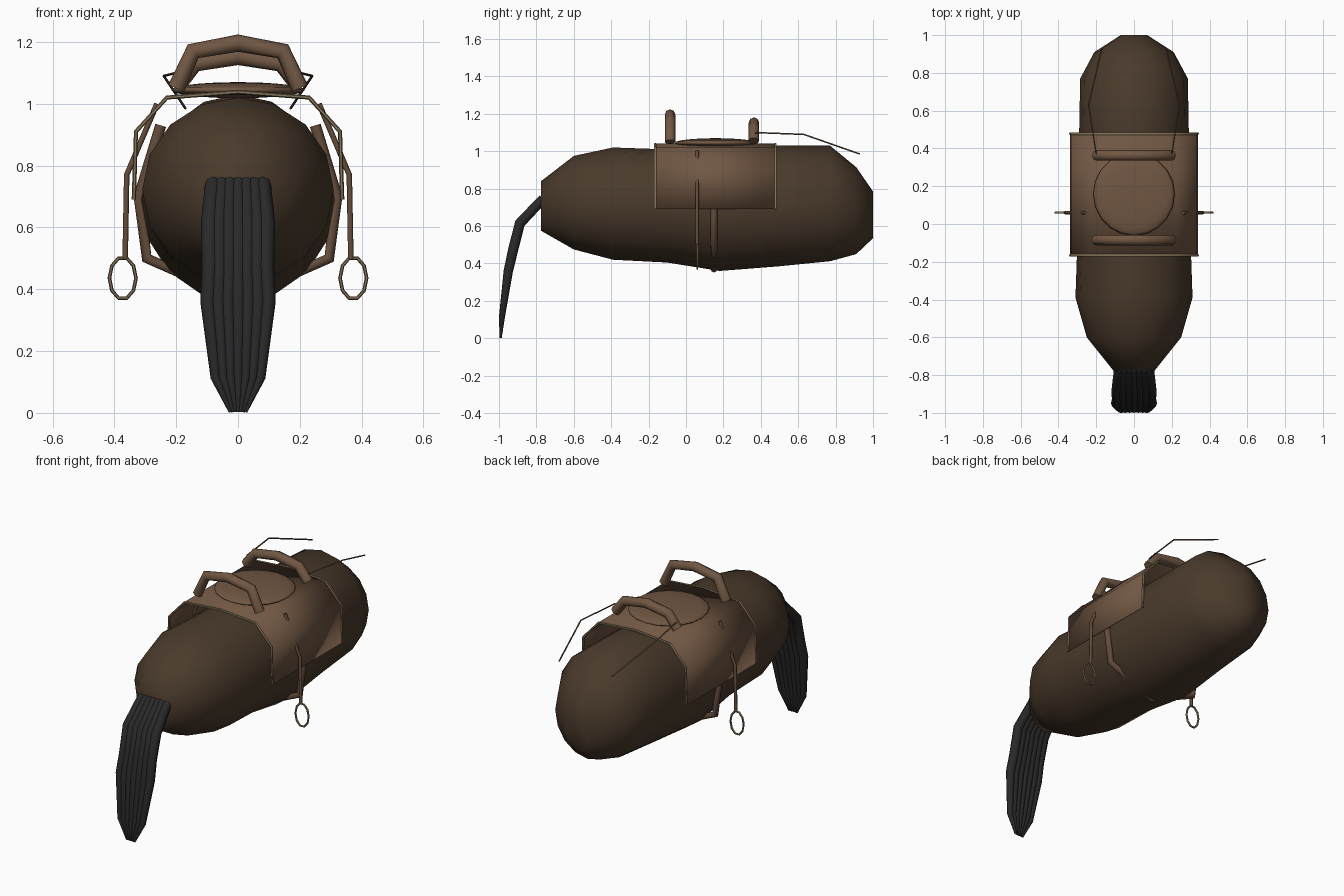
import bpy, bmesh, math
from mathutils import Vector

if "Cube" in bpy.data.objects:
    bpy.data.objects.remove(bpy.data.objects["Cube"])


def material(name, rgb):
    m = bpy.data.materials.new(name)
    m.diffuse_color = (*rgb, 1)
    m.use_nodes = True
    m.node_tree.nodes["Principled BSDF"].inputs["Base Color"].default_value = m.diffuse_color
    return m


HIDE = material("dark brown hide", (0.068, 0.042, 0.024))
LEATHER = material("saddle leather", (0.165, 0.095, 0.056))
STRAP = material("strap leather", (0.13, 0.075, 0.045))
BRASS = material("dull brass", (0.25, 0.185, 0.105))
HAIR = material("black hair", (0.022, 0.022, 0.023))


def finish(name, bm, mat, angle=180):
    bmesh.ops.recalc_face_normals(bm, faces=bm.faces)
    me = bpy.data.meshes.new(name)
    bm.to_mesh(me)
    bm.free()
    me.materials.append(mat)
    ob = bpy.data.objects.new(name, me)
    bpy.context.collection.objects.link(ob)
    bpy.ops.object.select_all(action='DESELECT')
    ob.select_set(True)
    bpy.context.view_layer.objects.active = ob
    bpy.ops.object.shade_smooth_by_angle(angle=math.radians(angle))
    return ob


def loft(name, rings, mat, closed=False, angle=180):
    """Skin a list of rings, with capped ends unless closed."""
    bm = bmesh.new()
    vs = [[bm.verts.new(p) for p in r] for r in rings]
    n = len(vs[0])
    for i in range(len(vs) if closed else len(vs) - 1):
        a, b = vs[i], vs[(i + 1) % len(vs)]
        for j in range(n):
            bm.faces.new((a[j], a[(j + 1) % n], b[(j + 1) % n], b[j]))
    if not closed:
        bm.faces.new(vs[0])
        bm.faces.new(vs[-1])
    return finish(name, bm, mat, angle)


def tube(name, path, radii, mat, ref=(0, 1, 0), n=8, closed=False):
    pts = [Vector(p) for p in path]
    if not isinstance(radii, (list, tuple)):
        radii = [radii] * len(pts)
    rings = []
    for i, p in enumerate(pts):
        before = pts[i - 1] if i or closed else p
        after = pts[(i + 1) % len(pts)] if i < len(pts) - 1 or closed else p
        t = ((after - p).normalized() + (p - before).normalized()).normalized()
        u = t.cross(Vector(ref)).normalized()
        v = t.cross(u)
        rings.append([p + radii[i] * (math.cos(a) * u + math.sin(a) * v)
                      for a in (math.tau * k / n for k in range(n))])
    return loft(name, rings, mat, closed, 60)


def arch(half, y):
    """Mirror (x, z) points, listed from the side to the centre, at depth y."""
    return [(-x, y, z) for x, z in half] + [(x, y, z) for x, z in half[-2::-1]]


# Barrel body: y, half width, bottom, top
sections = [(-0.775, 0.11, 0.575, 0.84), (-0.6, 0.25, 0.475, 0.975),
            (-0.39, 0.31, 0.42, 1.02), (-0.1, 0.30, 0.405, 1.01),
            (0.18, 0.315, 0.36, 1.015), (0.5, 0.29, 0.385, 1.03),
            (0.77, 0.285, 0.412, 1.03), (0.91, 0.21, 0.45, 0.915),
            (1.0, 0.07, 0.535, 0.785)]
N = 16
loft("body", [[(w * math.cos(math.tau * k / N), y,
                (lo + hi) / 2 + (hi - lo) / 2 * math.sin(math.tau * k / N))
               for k in range(N)] for y, w, lo, hi in sections], HIDE)

# Saddle skirt draped over the back
drape = [(0.337, 0.69), (0.33, 0.91), (0.23, 1.02), (0, 1.038)]
bm = bmesh.new()
rows = [[bm.verts.new(p) for p in arch(drape, y)] for y in (-0.165, 0.48)]
for j in range(len(rows[0]) - 1):
    bm.faces.new((rows[0][j], rows[0][j + 1], rows[1][j + 1], rows[1][j]))
skirt = finish("saddle_skirt", bm, LEATHER, 60)
mod = skirt.modifiers.new("thickness", 'SOLIDIFY')
mod.thickness = 0.006
mod.offset = 0

# Trim along the front and rear skirt edges
for label, y in (("front", -0.165), ("rear", 0.478)):
    tube(label + "_skirt_trim", arch(drape, y), 0.007, BRASS, n=6)

# Seat pad
bm = bmesh.new()
bmesh.ops.create_uvsphere(bm, u_segments=20, v_segments=10, radius=1)
for v in bm.verts:
    v.co = Vector((v.co.x * 0.216, v.co.y * 0.22 + 0.158, v.co.z * 0.026 + 1.044))
finish("seat", bm, LEATHER)

# Raised rolls at both ends of the seat
tube("front_seat_roll", arch([(0.2, 1.05), (0.145, 1.17), (0, 1.196)], -0.085),
     0.028, LEATHER)
tube("rear_seat_roll", arch([(0.2, 1.055), (0.14, 1.13), (0, 1.153)], 0.363),
     0.028, LEATHER)

# Girth under the belly
tube("girth", arch([(0.25, 0.93), (0.32, 0.7), (0.295, 0.5), (0, 0.37)], 0.15),
     0.018, STRAP)

# Stirrups and reins, both sides
for label, s in (("left", -1), ("right", 1)):
    tube(label + "_stirrup_strap",
         [(s * 0.262, 0.06, 1.0), (s * 0.36, 0.06, 0.77), (s * 0.365, 0.06, 0.5)],
         0.009, STRAP)
    tube(label + "_stirrup_ring",
         [(s * 0.373 + 0.043 * math.cos(a), 0.06, 0.436 + 0.068 * math.sin(a))
          for a in (math.tau * k / 10 for k in range(10))],
         0.006, BRASS, n=6, closed=True)
    tube(label + "_rein",
         [(s * 0.2, 0.37, 1.1), (s * 0.24, 0.63, 1.09), (s * 0.17, 0.93, 0.985)],
         0.004, STRAP, ref=(1, 0, 0), n=6)

# Tail strands: y, z, half spread, radius
tail = [(-0.765, 0.745, 0.08, 0.026), (-0.888, 0.615, 0.092, 0.028),
        (-0.925, 0.47, 0.09, 0.027), (-0.95, 0.36, 0.097, 0.025),
        (-0.984, 0.115, 0.073, 0.016), (-0.991, 0.003, 0.024, 0.006)]
for i in range(7):
    f = (i - 3) / 3
    tube("tail_strand_%d" % (i + 1), [(f * w, y, z) for y, z, w, r in tail],
         [r for y, z, w, r in tail], HAIR, ref=(1, 0, 0), n=8)
